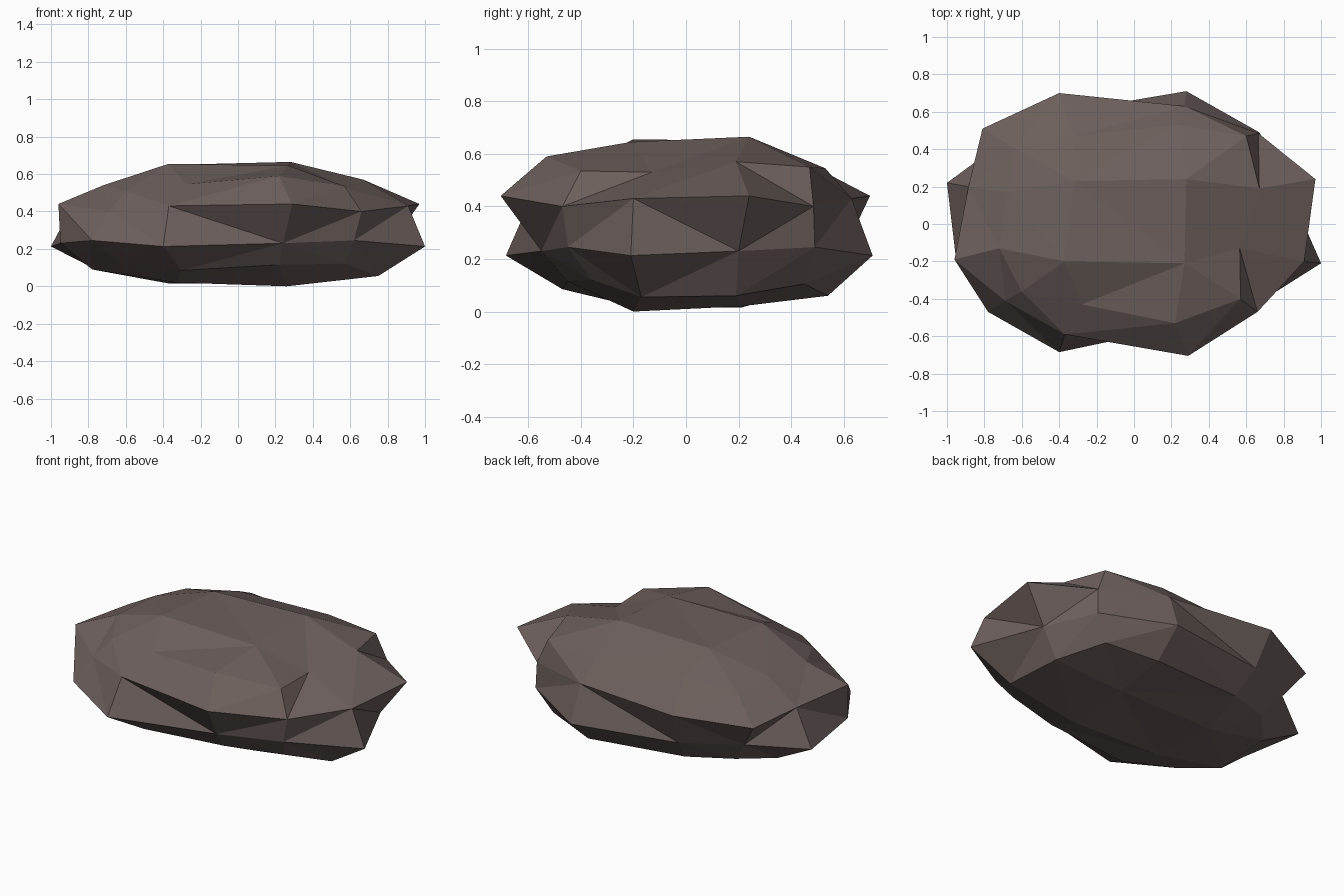
import bpy, bmesh

if "Cube" in bpy.data.objects:
    bpy.data.objects.remove(bpy.data.objects["Cube"])

# Rings run counter-clockwise from the front-left corner: three steps per side
top_cap = [(-.37, -.20, .655), (.27, -.21, .645), (.28, .24, .665), (-.32, .23, .65)]
shoulder = [(-.60, -.36, .51), (-.28, -.43, .545), (.22, -.53, .59), (.57, -.40, .535),
            (.565, -.13, .53), (.67, .19, .57), (.60, .47, .55), (.24, .53, .545),
            (-.32, .47, .56), (-.63, .40, .52), (-.68, .17, .55), (-.72, -.13, .54)]
upper = [(-.69, -.41), (-.37, -.59), (.29, -.705), (.66, -.47), (.91, -.20), (.97, .24),
         (.665, .485), (.27, .63), (-.40, .70), (-.81, .51), (-.885, .20), (-.96, -.19)]
lower = [(-.78, -.47), (-.40, -.685), (.24, -.55), (.62, -.45), (1.0, -.21), (.82, .20),
         (.67, .49), (.28, .71), (-.37, .60), (-.70, .44), (-1.0, .22), (-.95, -.20)]
underside = [(-.62, -.38, .12), (-.30, -.47, .085), (.22, -.45, .115), (.57, -.36, .12),
             (.75, -.17, .055), (.72, .19, .06), (.58, .45, .105), (.28, .54, .06),
             (-.33, .48, .09), (-.60, .38, .11), (-.76, .20, .09), (-.78, -.18, .09)]
bottom_cap = [(-.33, -.20, .02), (.26, -.20, .0), (.27, .21, .02), (-.37, .21, .015)]


def with_height(ring, heights):
    """Heights repeat per side: corner, first point, second point."""
    return [(x, y, heights[i % 3]) for i, (x, y) in enumerate(ring)]


bm = bmesh.new()


def add_ring(points):
    return [bm.verts.new(p) for p in points]


def fill_cap(cap, ring):
    """Close a ring of twelve with a 3 x 3 grid around four inner points."""
    bm.faces.new(cap)
    for k in range(4):
        n = (k + 1) % 4
        c = 3 * k
        bm.faces.new((ring[c - 1], ring[c], ring[c + 1], cap[k]))
        bm.faces.new((ring[c + 1], ring[c + 2], cap[n], cap[k]))


# Rock body: four stacked rings closed by two caps
rings = [add_ring(r) for r in (shoulder, with_height(upper, (.40, .43, .44)),
                               with_height(lower, (.245, .213, .23)), underside)]
for level, (a, b) in enumerate(zip(rings, rings[1:])):
    for i in range(12):
        j = (i + 1) % 12
        if level == 1 and i == 11:
            # Ridge down the front-left flank
            bm.faces.new((a[i], b[i], b[j]))
            bm.faces.new((a[i], b[j], a[j]))
        else:
            bm.faces.new((a[i], b[i], b[j], a[j]))
fill_cap(add_ring(top_cap), rings[0])
fill_cap(add_ring(bottom_cap), rings[-1])

# Faceted surface
bmesh.ops.triangulate(bm, faces=bm.faces[:], quad_method='SHORT_EDGE')
bmesh.ops.recalc_face_normals(bm, faces=bm.faces[:])
mesh = bpy.data.meshes.new("rock")
bm.to_mesh(mesh)
bm.free()

stone = bpy.data.materials.new("brown_grey_stone")
stone.diffuse_color = (.15, .115, .106, 1)
stone.use_nodes = True
stone.node_tree.nodes["Principled BSDF"].inputs["Base Color"].default_value = stone.diffuse_color
mesh.materials.append(stone)
bpy.context.collection.objects.link(bpy.data.objects.new("rock", mesh))
